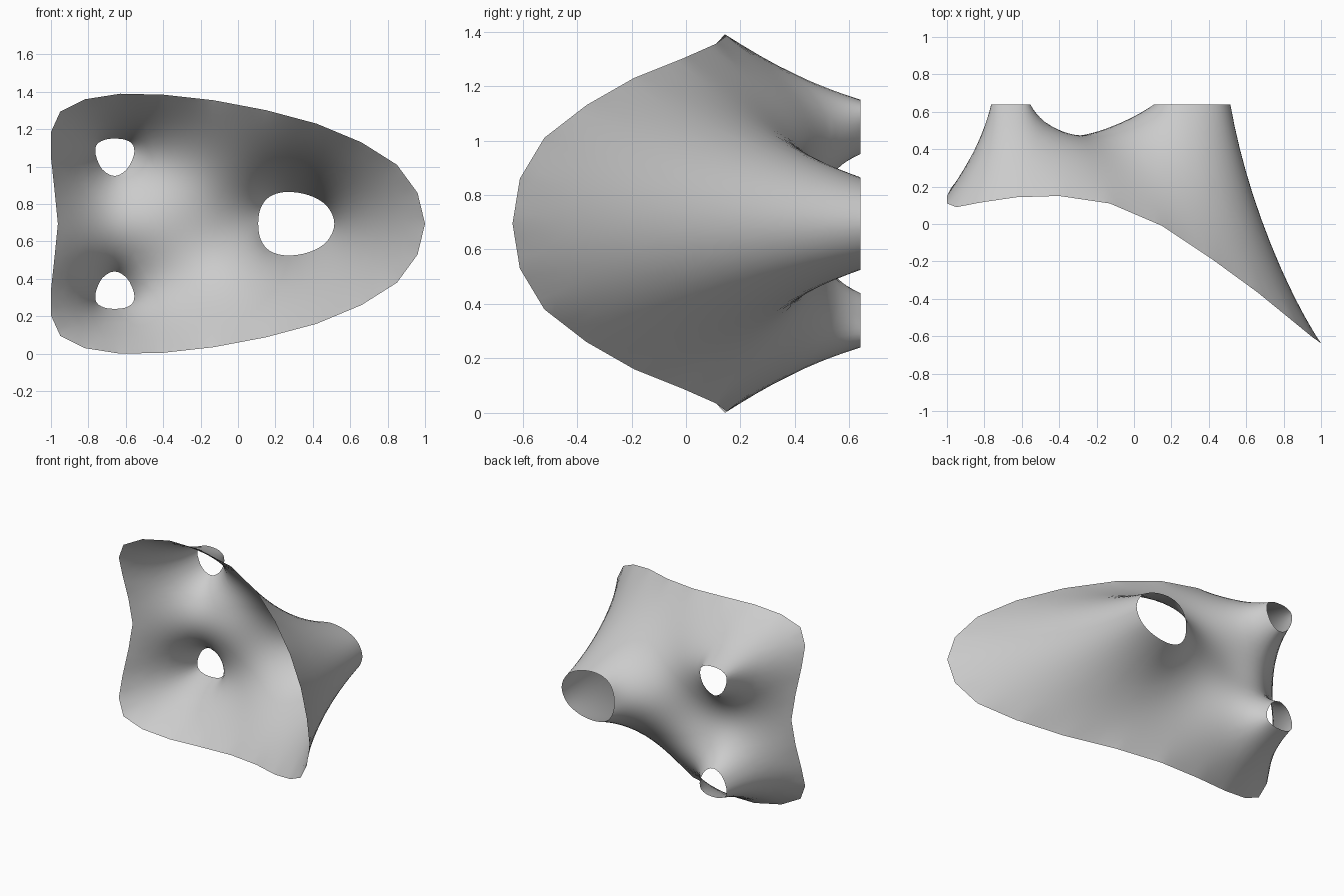
import bpy, math
from mathutils import Vector
from mathutils.geometry import delaunay_2d_cdt

if "Cube" in bpy.data.objects:
    bpy.data.objects.remove(bpy.data.objects["Cube"])

MID = 0.695      # height of the mirror plane
RIM_Y = 0.64     # depth of the three open necks
STEP = 0.042     # mesh spacing
# Soft pushes on the membrane: x, height offset, strength, radius
PUSHES = [(-.33, .42, 4, .13), (-.33, -.42, 4, .13), (-.45, 0, -4, .12),
          (0, 0, 4, .1), (.64, 0, 1.8, .13)]


def catmull(points, n):
    """Closed smooth curve through points, n samples per span."""
    out, m = [], len(points)
    for i in range(m):
        a, b, c, d = (Vector(points[(i + k - 1) % m]) for k in range(4))
        for j in range(n):
            t = j / n
            out.append(0.5 * (2 * b + (c - a) * t + (2 * a - 5 * b + 4 * c - d) * t * t
                              + (3 * b - a - 3 * c + d) * t ** 3))
    return out


def inside(p, poly):
    hit = False
    for a, b in zip(poly, poly[1:] + poly[:1]):
        if (a[1] > p[1]) != (b[1] > p[1]):
            if p[0] < a[0] + (p[1] - a[1]) / (b[1] - a[1]) * (b[0] - a[0]):
                hit = not hit
    return hit


def mirrored(half):
    """Half loop (last value = offset from mid height) to closed loop."""
    low = [p[:-1] + (-p[-1],) for p in half[1:-1]]
    return [p[:-1] + (MID + p[-1],) for p in half + low[::-1]]


def push(p):
    return sum(f * math.exp(-((p.x - x) ** 2 + (p.y - MID - d) ** 2) / (2 * s * s))
               for x, d, f, s in PUSHES)


# Outer edge: x, y, height offset
edge = mirrored([
    (1, -.637, 0), (.96, -.61, .165), (.85, -.52, .315), (.66, -.365, .435),
    (.42, -.19, .535), (.15, -.01, .607), (-.13, .11, .66), (-.4, .15, .69),
    (-.63, .143, .695), (-.82, .115, .665), (-.95, .09, .60), (-1, .11, .49),
    (-1, .15, .355), (-.98, .19, .17), (-.963, .21, 0)])
outer = []
for a, b in zip(edge, edge[1:] + edge[:1]):
    a, b = Vector(a), Vector(b)
    n = max(1, round((b - a).xz.length / STEP))
    outer += [a.lerp(b, k / n) for k in range(n)]

# Neck rims: x, z
small = [(-.66, .95), (-.725, .985), (-.76, 1.06), (-.757, 1.115), (-.715, 1.143),
         (-.66, 1.15), (-.60, 1.143), (-.561, 1.115), (-.557, 1.06), (-.595, .985)]
large = mirrored([(.108, 0), (.122, .085), (.17, .145), (.26, .17), (.38, .152),
                  (.475, .095), (.515, 0)])
rims = [catmull(small, 3), catmull([(x, 2 * MID - z) for x, z in small], 3),
        catmull(large, 4)]

# Planar layout: fixed boundaries, rings around the necks, staggered grid elsewhere
pts, fixed, edges = [], {}, []


def add_loop(loop, depths):
    s, n = len(pts), len(loop)
    for i, p in enumerate(loop):
        fixed[s + i] = depths[i]
        pts.append(Vector(p))
        edges.append((s + i, s + (i + 1) % n))


outline = [p.xz for p in outer]
add_loop(outline, [p.y for p in outer])
blocked = []
for rim in rims:
    add_loop(rim, [RIM_Y] * len(rim))
    c = sum(rim, Vector((0, 0))) / len(rim)
    for s in (1.1, 1.22, 1.36, 1.52, 1.72, 1.95):
        ring = [c + (p - c) * s for p in rim]
        pts += ring
    blocked.append(ring)
loose = []
for i, p in enumerate(outline):      # row just inside the outer edge
    t = (outline[(i + 1) % len(outline)] - outline[i - 1]).normalized()
    loose.append(p + Vector((-t.y, t.x)) * STEP * .7)
for j in range(1, int(1.4 / (STEP * .866)) + 1):
    for i in range(int(2 / STEP) + 2):
        loose.append(Vector((-1 + (i + .5 * (j % 2)) * STEP, j * STEP * .866)))
edge_row, seeds = len(outline), list(pts)
for k, p in enumerate(loose):
    if (inside(p, outline) and not any(inside(p, b) for b in blocked)
            and min((p - q).length_squared for q in seeds) > (STEP * .6) ** 2):
        pts.append(p)
        if k < edge_row:
            seeds.append(p)

res = delaunay_2d_cdt(pts, edges, [], 0, 1e-6)
verts, tris, orig = res[0], res[2], res[3]
faces = []
for t in tris:
    c = sum((verts[i] for i in t), Vector((0, 0))) / 3
    if inside(c, outline) and not any(inside(c, r) for r in rims):
        a, b, d = (verts[i] for i in t)
        turn = (b - a).cross(d - a)
        if abs(turn) > 2e-6:
            faces.append(tuple(t) if turn < 0 else tuple(reversed(t)))

# Stretch the membrane between its fixed edges (cotangent relaxation)
depth, pinned = [0.3] * len(verts), set()
for i, src in enumerate(orig):
    for s in src:
        if s in fixed:
            depth[i] = fixed[s]
            pinned.add(i)
weights, area = [{} for _ in verts], [0] * len(verts)
for f in faces:
    for k in range(3):
        o, a, b = f[k], f[(k + 1) % 3], f[(k + 2) % 3]
        u, v = verts[a] - verts[o], verts[b] - verts[o]
        w = .5 * u.dot(v) / max(abs(u.cross(v)), 1e-9)
        weights[a][b] = weights[a].get(b, 0) + w
        weights[b][a] = weights[b].get(a, 0) + w
        area[o] += abs(u.cross(v)) / 6
system = []
for i, ws in enumerate(weights):
    if i not in pinned and ws:
        ws = {j: max(w, 1e-3) for j, w in ws.items()}
        total = sum(ws.values())
        system.append((i, push(verts[i]) * area[i] / total,
                       [(j, w / total) for j, w in ws.items()]))
for _ in range(300):
    for i, lift, ws in system:
        depth[i] += 1.8 * (lift + sum(w * depth[j] for j, w in ws) - depth[i])

# Membrane object
used = sorted({i for f in faces for i in f})
remap = {i: k for k, i in enumerate(used)}
mesh = bpy.data.meshes.new("membrane")
mesh.from_pydata([(verts[i].x, depth[i], verts[i].y) for i in used], [],
                 [tuple(remap[i] for i in f) for f in faces])
mesh.update()
mesh.polygons.foreach_set("use_smooth", [True] * len(mesh.polygons))
obj = bpy.data.objects.new("membrane", mesh)
bpy.context.collection.objects.link(obj)
